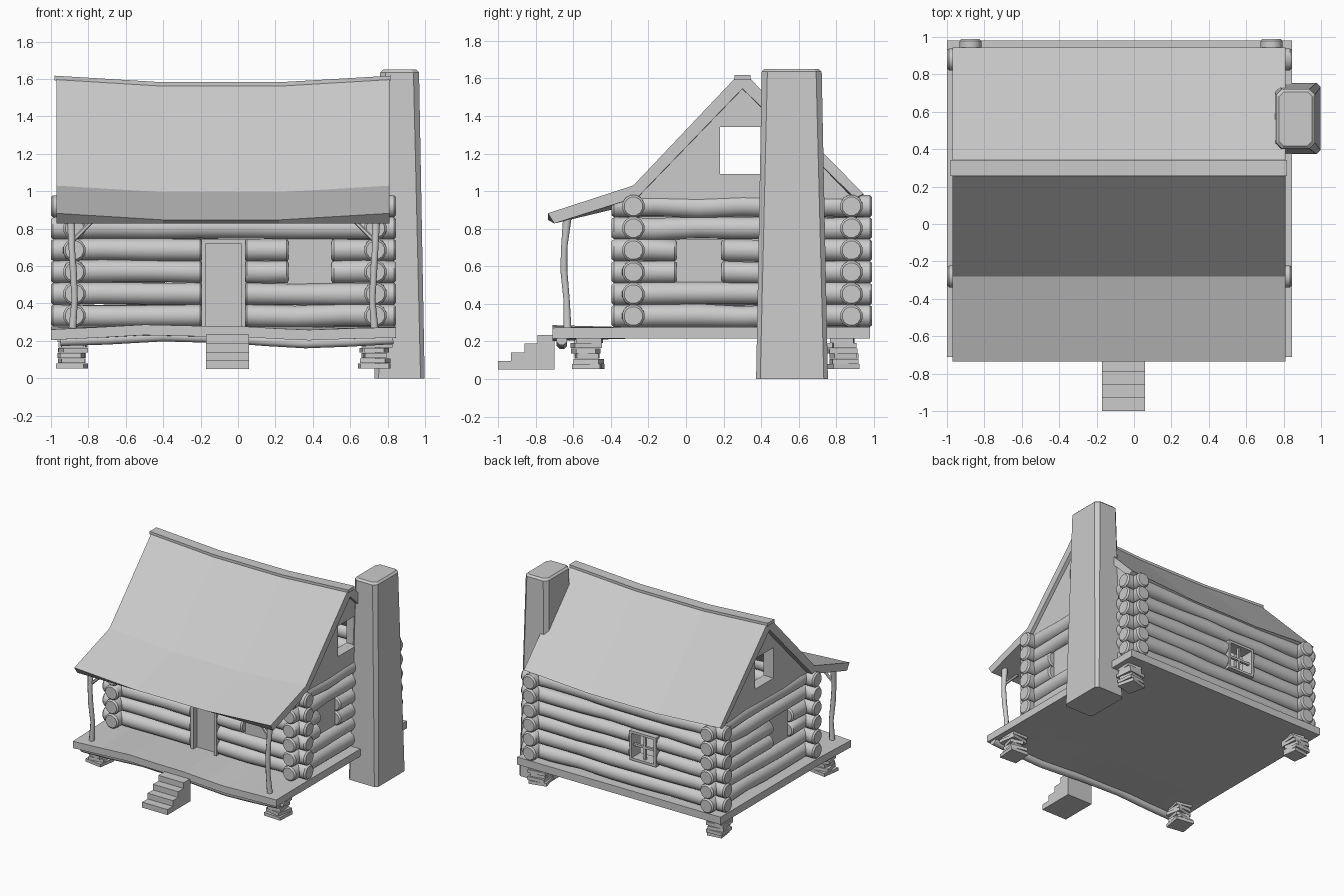
import bpy, bmesh, math, random
from mathutils import Vector

if "Cube" in bpy.data.objects:
    bpy.data.objects.remove(bpy.data.objects["Cube"])

random.seed(4)
XL, XR, YF, YB = -0.875, 0.735, -0.28, 0.88      # wall centre lines
Z0, PITCH = 0.277, 0.1168                        # first log bottom, log spacing
STATIONS = [(-0.97, 0), (-0.4, -0.035), (0.22, -0.035), (0.81, 0)]  # roof x, sag


def loft(bm, rings):
    vs = [[bm.verts.new(p) for p in r] for r in rings]
    n = len(vs[0])
    for a, b in zip(vs, vs[1:]):
        for i in range(n):
            j = (i + 1) % n
            bm.faces.new((a[i], a[j], b[j], b[i]))
    bm.faces.new(vs[0][::-1])
    bm.faces.new(vs[-1])


def box(bm, x0, x1, y0, y1, z0, z1):
    loft(bm, [[(x0, y0, z), (x1, y0, z), (x1, y1, z), (x0, y1, z)] for z in (z0, z1)])


def tube(bm, pts, radii, sides=12):
    pts = [Vector(p) for p in pts]
    d = (pts[-1] - pts[0]).normalized()
    u = d.cross(Vector((0, 0, 1)) if abs(d.z) < 0.9 else Vector((1, 0, 0))).normalized()
    v = d.cross(u)
    ang = [2 * math.pi * (i + 0.5) / sides for i in range(sides)]
    loft(bm, [[p + r * (math.cos(a) * u + math.sin(a) * v) for a in ang]
              for p, r in zip(pts, radii)])


def finish(bm, name, smooth=None):
    bmesh.ops.recalc_face_normals(bm, faces=bm.faces[:])
    me = bpy.data.meshes.new(name)
    bm.to_mesh(me)
    bm.free()
    ob = bpy.data.objects.new(name, me)
    bpy.context.collection.objects.link(ob)
    if smooth:
        bpy.ops.object.select_all(action='DESELECT')
        ob.select_set(True)
        bpy.context.view_layer.objects.active = ob
        bpy.ops.object.shade_smooth_by_angle(angle=math.radians(smooth))
    return ob


def log(bm, along_x, a, b, fixed, z):
    """Slightly crooked log with chamfered ends."""
    n = max(2, round((b - a) / 0.25))
    ts = [a, a + 0.012] + [a + (b - a) * i / n for i in range(1, n)] + [b - 0.012, b]
    pts, radii = [], []
    for i, t in enumerate(ts):
        end = i < 2 or i > len(ts) - 3
        dz = 0 if end else random.uniform(-0.007, 0.007)
        pts.append((t, fixed, z + dz) if along_x else (fixed, t, z + dz))
        radii.append(0.05 if i in (0, len(ts) - 1) else 0.061 + (0 if end else random.uniform(-0.003, 0.003)))
    tube(bm, pts, radii)


# Log walls, with rows split around openings (start, end, rows)
walls = [
    ("front_wall_logs", True, -1.0, 0.845, YF, [(-0.19, 0.035, (0, 1, 2, 3)), (0.27, 0.5, (2, 3))]),
    ("back_wall_logs", True, -1.0, 0.845, YB, [(-0.38, -0.15, (2, 3))]),
    ("left_wall_logs", False, -0.395, 0.99, XL, [(-0.05, 0.19, (2, 3))]),
    ("right_wall_logs", False, -0.395, 0.99, XR, [(-0.05, 0.19, (2, 3))]),
]
for name, ax, a, b, fixed, holes in walls:
    bm = bmesh.new()
    for row in range(6):
        start = a
        for h0, h1, rows in holes:
            if row in rows:
                log(bm, ax, start, h0, fixed, Z0 + PITCH * (row + 0.5))
                start = h1
        log(bm, ax, start, b, fixed, Z0 + PITCH * (row + 0.5))
    finish(bm, name, 40)

# Window panes and door
W0, W1 = 0.505, 0.745
bm = bmesh.new()
box(bm, 0.265, 0.505, YF - 0.01, YF + 0.01, W0, W1)
for x in (XL, XR):
    box(bm, x - 0.01, x + 0.01, -0.055, 0.195, W0, W1)
finish(bm, "window_panes")
bm = bmesh.new()
box(bm, -0.17, 0.015, YF - 0.01, YF + 0.015, 0.275, 0.725)
finish(bm, "door")
bm = bmesh.new()
box(bm, -0.195, -0.17, YF - 0.055, YF + 0.055, 0.275, 0.72)
box(bm, 0.015, 0.04, YF - 0.055, YF + 0.055, 0.275, 0.72)
box(bm, -0.195, 0.04, YF - 0.055, YF + 0.055, 0.72, 0.745)
finish(bm, "door_frame")

# Back window frame with crossbars
bm = bmesh.new()
for x in (-0.385, -0.165):
    box(bm, x, x + 0.02, YB - 0.055, YB + 0.06, W0, W1)
for z in (W0, W1 - 0.02):
    box(bm, -0.365, -0.165, YB - 0.055, YB + 0.06, z, z + 0.02)
box(bm, -0.274, -0.256, YB + 0.015, YB + 0.035, W0, W1)
box(bm, -0.37, -0.16, YB + 0.015, YB + 0.035, 0.616, 0.634)
finish(bm, "back_window_frame")

# Gables: two mirrored halves around a square opening
for name, x in (("left_gable", XL), ("right_gable", XR)):
    bm = bmesh.new()
    half = [(0, 1.57), (0, 1.34), (0.12, 1.34), (0.12, 1.09), (0, 1.09), (0, 0.95), (0.6, 0.95)]
    for s in (-1, 1):
        loft(bm, [[(x + dx, 0.3 + s * y, z) for y, z in half] for dx in (-0.045, 0.045)])
    finish(bm, name)

# Sagging roof slab with porch roof, and ridge cap
profile = [(-0.735, 0.882), (-0.28, 1.03), (0.26, 1.6), (0.34, 1.6), (0.945, 0.985),
           (0.90, 0.962), (0.30, 1.545), (-0.255, 0.97), (-0.70, 0.828)]
bm = bmesh.new()
loft(bm, [[(x, y, z + (s if z > 0.85 else 0)) for y, z in profile] for x, s in STATIONS])
finish(bm, "roof")
bm = bmesh.new()
cap = [(0.257, 1.592), (0.257, 1.618), (0.343, 1.618), (0.343, 1.592)]
loft(bm, [[(x * 1.011, y, z + s) for y, z in cap] for x, s in STATIONS])
finish(bm, "ridge_cap")

# Floor deck with wavy porch front edge
edge = [(-1, -0.012), (-0.75, 0), (-0.5, 0.014), (-0.25, 0.008), (0, 0.006), (0.2, -0.006),
        (0.38, -0.014), (0.6, -0.006), (0.845, 0)]
bm = bmesh.new()
loft(bm, [[(x, -0.71, 0.217 + w), (x, -0.31, 0.215), (x, 0.98, 0.215),
           (x, 0.98, 0.276), (x, -0.31, 0.276), (x, -0.71, 0.273 + w)] for x, w in edge])
finish(bm, "floor_deck")

# Crooked log beam under the porch edge
beam = [(-0.95, 0.2), (-0.7, 0.208), (-0.4, 0.225), (-0.05, 0.215), (0.15, 0.2), (0.36, 0.188), (0.6, 0.197), (0.83, 0.21)]
bm = bmesh.new()
tube(bm, [(x, -0.66, z) for x, z in beam], [0.03] * len(beam), 8)
finish(bm, "porch_beam", 50)

# Porch posts and braces
for side, x, s in (("left", -0.885, 1), ("right", 0.73, -1)):
    bm = bmesh.new()
    pts = [(0, -0.63, 0.27), (0.012, -0.635, 0.42), (0.004, -0.65, 0.58), (-0.004, -0.648, 0.7), (-0.008, -0.63, 0.87)]
    tube(bm, [(x + s * px, y, z) for px, y, z in pts], [0.022, 0.018, 0.02, 0.018, 0.025], 8)
    tube(bm, [(x, -0.64, 0.735), (x + s * 0.055, -0.635, 0.79), (x + s * 0.115, -0.63, 0.85)], [0.012] * 3, 6)
    finish(bm, side + "_porch_post", 50)

# Stacked stone piers
for side, px in (("left", -0.885), ("right", 0.735)):
    for end, py in (("front", -0.525), ("back", 0.835)):
        bm = bmesh.new()
        for i in range(6):
            r, t = random.uniform(0.075, 0.11), random.uniform(-0.25, 0.25) + math.pi / 4
            cx, cy = px + random.uniform(-0.008, 0.008), py + random.uniform(-0.008, 0.008)
            z = 0.053 + i * 0.028
            loft(bm, [[(cx + r * math.cos(t + k * math.pi / 2), cy + r * math.sin(t + k * math.pi / 2),
                        zz) for k in range(4)] for zz in (z, z + 0.026 + 0.004 * (i == 5))])
        finish(bm, f"{end}_{side}_stone_pier")

# Solid front steps
steps = [(-1.0, 0.05)]
for i in range(4):
    z = 0.095 + 0.0465 * i
    steps += [(-1.0 + 0.07 * i, z), (-0.93 + 0.07 * i, z)]
steps[-1] = (-0.70, steps[-1][1])
steps.append((-0.70, 0.05))
bm = bmesh.new()
loft(bm, [[(x, y, z) for y, z in steps] for x in (-0.17, 0.06)])
finish(bm, "front_steps")


# Tapered chimney with chamfered corners
def chamfered(x0, x1, y0, y1, z, c):
    return [(x0 + c, y0, z), (x1 - c, y0, z), (x1, y0 + c, z), (x1, y1 - c, z),
            (x1 - c, y1, z), (x0 + c, y1, z), (x0, y1 - c, z), (x0, y0 + c, z)]


bm = bmesh.new()
loft(bm, [chamfered(0.73, 0.998, 0.373, 0.755, 0, 0.022),
          chamfered(0.76, 0.968, 0.403, 0.722, 1.635, 0.03),
          chamfered(0.775, 0.953, 0.418, 0.707, 1.65, 0.026)])
finish(bm, "chimney")
